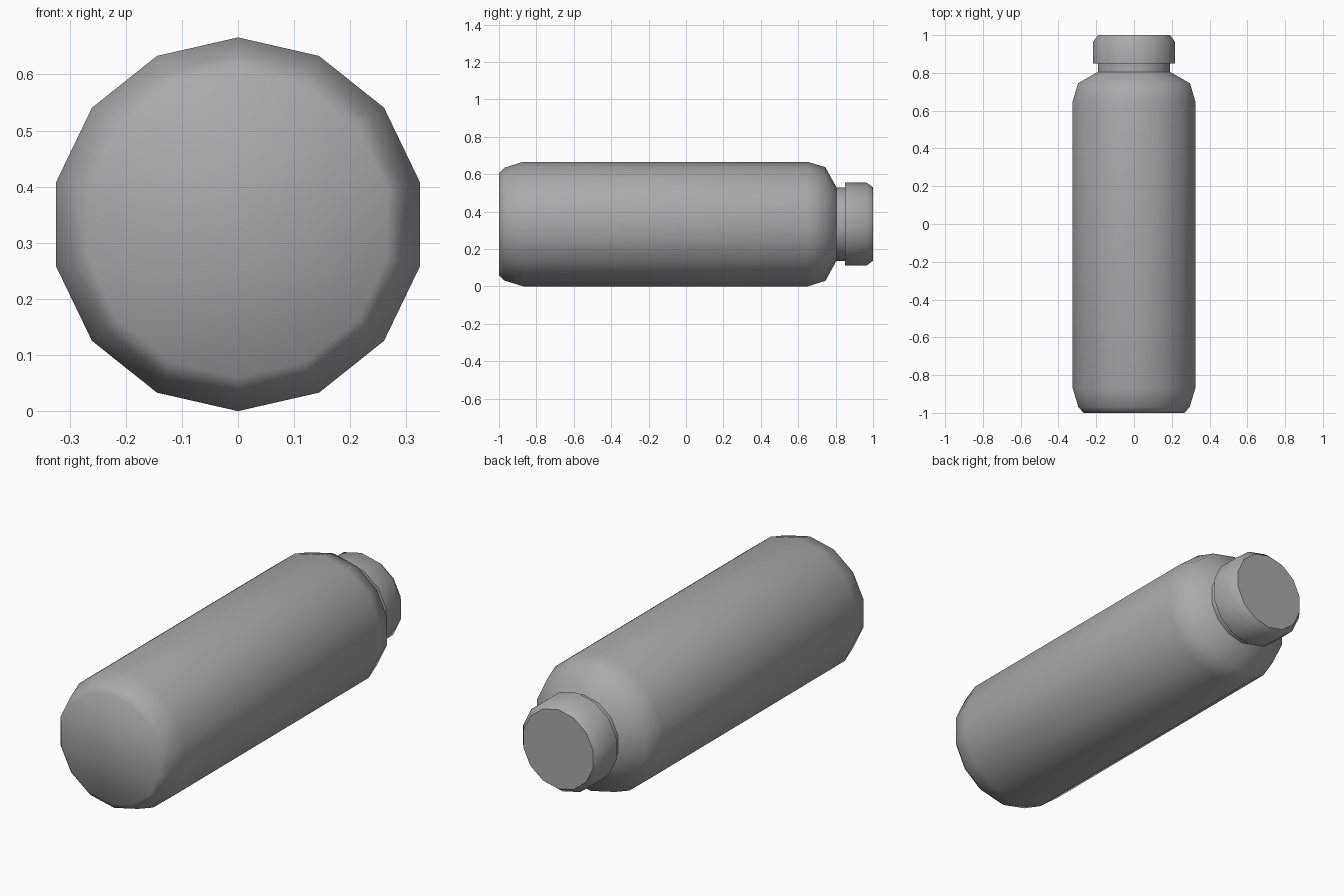
import bpy
import math

if "Cube" in bpy.data.objects:
    bpy.data.objects.remove(bpy.data.objects["Cube"])

SIDES = 14
AXIS_Z = 0.333

grey = bpy.data.materials.new("plain_grey")
grey.diffuse_color = (0.4, 0.4, 0.4, 1)
grey.use_nodes = True
grey.node_tree.nodes["Principled BSDF"].inputs["Base Color"].default_value = grey.diffuse_color


def lathe(name, profile):
    """Closed solid turned around the y axis; profile is (y, radius) points."""
    verts, faces = [], []
    for y, r in profile:
        for k in range(SIDES):
            a = 2 * math.pi * k / SIDES
            verts.append((r * math.sin(a), y, AXIS_Z + r * math.cos(a)))
    for i in range(len(profile) - 1):
        for k in range(SIDES):
            n = (k + 1) % SIDES
            a, b = i * SIDES, (i + 1) * SIDES
            faces.append((a + k, a + n, b + n, b + k))
    last = (len(profile) - 1) * SIDES
    faces.append(tuple(reversed(range(SIDES))))
    faces.append(tuple(range(last, last + SIDES)))
    mesh = bpy.data.meshes.new(name)
    mesh.from_pydata(verts, [], faces)
    mesh.materials.append(grey)
    obj = bpy.data.objects.new(name, mesh)
    bpy.context.collection.objects.link(obj)
    bpy.ops.object.select_all(action='DESELECT')
    obj.select_set(True)
    bpy.context.view_layer.objects.active = obj
    # Make the faces point outward
    bpy.ops.object.mode_set(mode='EDIT')
    bpy.ops.mesh.select_all(action='SELECT')
    bpy.ops.mesh.normals_make_consistent(inside=False)
    bpy.ops.object.mode_set(mode='OBJECT')
    bpy.ops.object.shade_smooth_by_angle(angle=math.radians(50))
    return obj


# Body with rounded base, shoulder and short neck
lathe("bottle_body", [(-1.0, 0.273), (-0.97, 0.302), (-0.87, 0.333),
                      (0.65, 0.333), (0.745, 0.304), (0.805, 0.196),
                      (0.85, 0.196)])

# Screw cap with bevelled end
lathe("bottle_cap", [(0.85, 0.222), (0.965, 0.222), (1.0, 0.196)])
